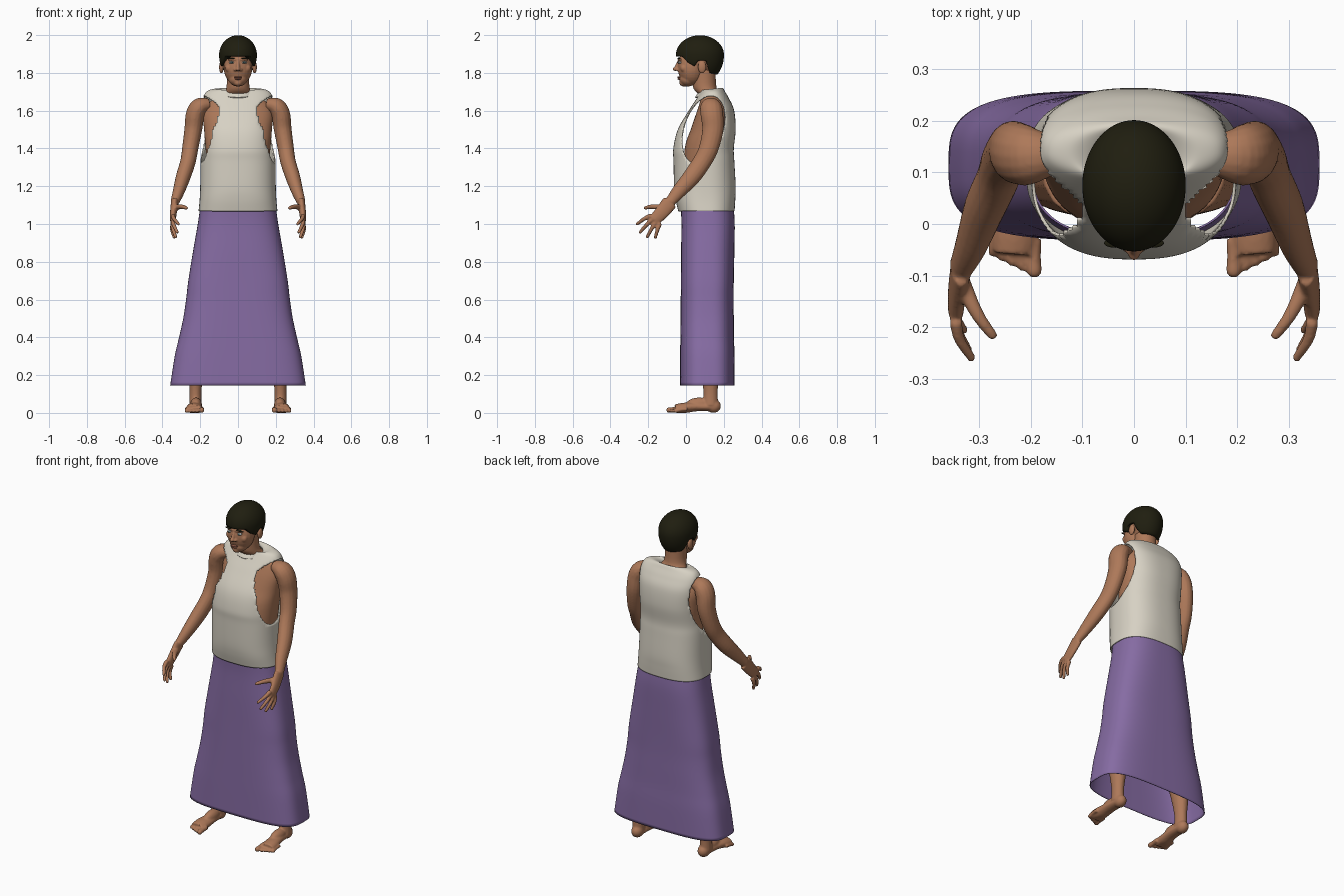
import bpy, bmesh, math
from mathutils import Vector, Matrix

if "Cube" in bpy.data.objects:
    bpy.data.objects.remove(bpy.data.objects["Cube"], do_unlink=True)


def material(name, *rgb):
    m = bpy.data.materials.new(name)
    m.use_nodes = True
    m.diffuse_color = (*rgb, 1)
    bsdf = next(n for n in m.node_tree.nodes if n.type == "BSDF_PRINCIPLED")
    bsdf.inputs["Base Color"].default_value = (*rgb, 1)
    bsdf.inputs["Roughness"].default_value = 0.8
    return m


SKIN = material("skin", 0.42, 0.19, 0.1)
LIP = material("lip", 0.3, 0.11, 0.07)
CLOTH = material("off white cloth", 0.68, 0.64, 0.55)
PURPLE = material("purple cloth", 0.24, 0.15, 0.37)
HAIR = material("dark hair", 0.014, 0.013, 0.005)
WHITE = material("eye white", 0.6, 0.6, 0.57)
IRIS = material("iris", 0.06, 0.12, 0.12)


def spline(pts, steps):
    """Catmull-Rom interpolation of equal-length tuples."""
    out = []
    for i in range(len(pts) - 1):
        a, b, c, d = (pts[max(0, min(len(pts) - 1, i + k))] for k in (-1, 0, 1, 2))
        for s in range(steps):
            t = s / steps
            out.append([0.5 * (2 * q + (r - p) * t + (2 * p - 5 * q + 4 * r - u) * t * t
                               + (3 * q - p - 3 * r + u) * t ** 3)
                        for p, q, r, u in zip(a, b, c, d)])
    return out + [list(pts[-1])]


def skin_rings(bm, rings, capped):
    """Bridge equal loops of coordinates into a tube."""
    loops = [[bm.verts.new(p) for p in ring] for ring in rings]
    n = len(loops[0])
    for lo, hi in zip(loops, loops[1:]):
        for i in range(n):
            bm.faces.new((lo[i], lo[(i + 1) % n], hi[(i + 1) % n], hi[i]))
    if capped:
        bm.faces.new(loops[0][::-1])
        bm.faces.new(loops[-1])


def loft(bm, rows, steps=6, seg=96, capped=False):
    """Rows are height, centre y, half width, half depth, squareness, tilt."""
    rings = []
    for z, cy, rx, ry, n, tilt in spline(rows, steps):
        ring = []
        for i in range(seg):
            c, s = math.cos(math.tau * i / seg), math.sin(math.tau * i / seg)
            x = rx * math.copysign(abs(c) ** (2 / n), c)
            y = ry * math.copysign(abs(s) ** (2 / n), s)
            ring.append((x, cy + y, z + tilt * y))
        rings.append(ring)
    skin_rings(bm, rings, capped)


def ball(bm, centre, radii, seg=24):
    mat = Matrix.Translation(centre) @ Matrix.Diagonal((*radii, 1))
    return bmesh.ops.create_uvsphere(bm, u_segments=seg, v_segments=seg // 2 + 4,
                                     radius=1, matrix=mat)["verts"]


def limb(bm, pts, flat=1.0, seg=16):
    """Sweep a round or flattened section along x, y, z, radius points."""
    path = spline(pts, 5)
    rings = []
    for i, (x, y, z, r) in enumerate(path):
        ahead, behind = path[min(i + 1, len(path) - 1)], path[max(i - 1, 0)]
        rot = Vector((0, 0, 1)).rotation_difference(Vector(ahead[:3]) - Vector(behind[:3]))
        rings.append([Vector((x, y, z)) + rot @ Vector((r * math.cos(a), r * flat * math.sin(a), 0))
                      for a in (math.tau * k / seg for k in range(seg))])
    skin_rings(bm, rings, True)


def make(name, bm, mat, voxel=0, mirror=False, shell=0):
    bmesh.ops.recalc_face_normals(bm, faces=bm.faces)
    mesh = bpy.data.meshes.new(name)
    bm.to_mesh(mesh)
    bm.free()
    mesh.materials.append(mat)
    mesh.polygons.foreach_set("use_smooth", [True] * len(mesh.polygons))
    ob = bpy.data.objects.new(name, mesh)
    bpy.context.scene.collection.objects.link(ob)
    if voxel:
        m = ob.modifiers.new("blend", "REMESH")
        m.mode, m.voxel_size, m.use_smooth_shade = "VOXEL", voxel, True
        m = ob.modifiers.new("soften", "SMOOTH")
        m.factor, m.iterations = 0.5, 4
    if shell:
        m = ob.modifiers.new("thickness", "SOLIDIFY")
        m.thickness, m.offset = shell, 0
    if mirror:
        m = ob.modifiers.new("mirror", "MIRROR")
        m.use_mirror_merge = False
    return ob


# Torso and neck
bm = bmesh.new()
loft(bm, [(1.0, .11, .15, .11, 2.3, 0), (1.2, .105, .155, .12, 2.3, 0), (1.4, .115, .172, .122, 2.3, 0),
          (1.5, .13, .18, .105, 2.3, 0), (1.58, .14, .185, .088, 2.2, 0), (1.64, .14, .16, .068, 2, 0),
          (1.68, .13, .09, .058, 2, 0), (1.72, .1, .062, .062, 2, 0), (1.82, .095, .06, .062, 2, 0)],
     4, 40, True)
make("torso", bm, SKIN, 0.008)

# Arms with hands and fingers
bm = bmesh.new()
limb(bm, [(.335, -.085, 1.115, .023), (.315, -.04, 1.17, .031), (.29, .03, 1.25, .039),
          (.265, .085, 1.33, .041), (.253, .12, 1.4, .043), (.237, .142, 1.5, .047),
          (.226, .137, 1.58, .05), (.2, .132, 1.622, .047), (.15, .135, 1.635, .03)], 1.2)
limb(bm, [(.345, -.17, 1.02, .015), (.342, -.13, 1.06, .018), (.335, -.085, 1.115, .02)], 2.1)
tips = [(.315, -.258, 1.0), (.322, -.242, .957), (.33, -.205, .932), (.338, -.162, .93)]
for i, (x, y, z) in enumerate(tips):
    kx, ky, kz = .345, -.187 + .016 * i, 1.045 - .014 * i
    mid = ((x + kx) / 2 + .008, (y + ky) / 2, (z + kz) / 2 + .004, .011)
    limb(bm, [(x, y, z, .009), mid, (kx, ky, kz, .013)], 1, 10)
    ball(bm, (x, y, z), (.009,) * 3, 12)
limb(bm, [(.274, -.215, 1.085, .01), (.303, -.175, 1.092, .013), (.335, -.11, 1.085, .018)], 1, 10)
ball(bm, (.274, -.215, 1.085), (.01,) * 3, 12)
make("arms", bm, SKIN, 0.005, True)

# Legs with feet and toes
bm = bmesh.new()
limb(bm, [(.225, .13, .04, .034), (.225, .13, .12, .032), (.22, .125, .25, .046), (.2, .11, .4, .056),
          (.17, .1, .55, .055), (.13, .11, .8, .075), (.1, .11, 1.02, .08)], 1.2)
limb(bm, [(.233, -.055, .018, .042), (.23, -.01, .026, .043), (.224, .06, .032, .036),
          (.222, .15, .03, .032)], .65)
ball(bm, (.222, .145, .036), (.033, .04, .036))
ball(bm, (.222, .07, .045), (.031, .07, .036))
for i in range(5):
    r = .015 if i == 0 else .0105
    x, y = (.193 if i == 0 else .198 + .0185 * i), -.09 + .009 * i
    limb(bm, [(x, y, r, r), (x, y + .03, .018, r * .9), (x, y + .06, .02, r)], 1, 10)
    ball(bm, (x, y, r), (r,) * 3, 12)
for v in bm.verts:
    v.co.z = max(v.co.z, 0)
make("legs", bm, SKIN, 0.005, True)

# Head with nose, brow and ears
bm = bmesh.new()
ball(bm, (0, .085, 1.885), (.086, .105, .1))
ball(bm, (0, .03, 1.83), (.076, .074, .098))
ball(bm, (0, .01, 1.768), (.05, .046, .04))
ball(bm, (0, -.012, 1.748), (.024, .023, .02))
ball(bm, (0, -.026, 1.872), (.055, .018, .012))
limb(bm, [(0, -.055, 1.816, .012), (0, -.047, 1.84, .009), (0, -.032, 1.872, .008)])
ball(bm, (0, -.057, 1.82), (.012, .014, .01))
for s in (-1, 1):
    ball(bm, (s * .014, -.044, 1.817), (.009, .012, .008))
    ball(bm, (s * .046, -.012, 1.825), (.022, .018, .022))
    ball(bm, (s * .088, .085, 1.83), (.012, .022, .033))
make("head", bm, SKIN, 0.004)

# Lips, eyes and eyebrows
bm = bmesh.new()
ball(bm, (0, -.035, 1.777), (.022, .011, .005))
ball(bm, (0, -.034, 1.768), (.018, .011, .005))
make("lips", bm, LIP)
for name, mat, centre, radii in (
        ("eyes", WHITE, (.033, -.03, 1.855), (.014, .012, .007)),
        ("irises", IRIS, (.033, -.039, 1.855), (.006, .005, .006)),
        ("eyebrows", HAIR, (.036, -.037, 1.877), (.022, .009, .004))):
    bm = bmesh.new()
    ball(bm, centre, radii)
    make(name, bm, mat, 0, True)

# Short hair, trimmed along a hairline that rises over the ears
HAIRLINE = [(-.1, 1.888), (-.02, 1.888), (.01, 1.855), (.045, 1.835), (.065, 1.865),
            (.105, 1.865), (.125, 1.8), (.25, 1.772)]


def hairline(y):
    for (y0, z0), (y1, z1) in zip(HAIRLINE, HAIRLINE[1:]):
        if y <= y1:
            return z0 + (z1 - z0) * (y - y0) / (y1 - y0)
    return HAIRLINE[-1][1]


bm = bmesh.new()
for v in ball(bm, (0, .074, 1.895), (.1, .127, .104), 72):
    if v.co.z < 1.895:
        v.co.z = 1.895 + (v.co.z - 1.895) * 1.45
    v.co.z = max(v.co.z, hairline(v.co.y))
make("hair", bm, HAIR)

# Sleeveless shirt with open armholes
bm = bmesh.new()
loft(bm, [(1.068, .108, .206, .146, 2.6, 0), (1.13, .103, .2, .155, 2.6, 0), (1.2, .1, .197, .16, 2.5, 0),
          (1.33, .095, .195, .158, 2.5, 0), (1.4, .093, .192, .157, 2.5, 0), (1.5, .11, .187, .15, 2.6, 0),
          (1.6, .135, .186, .117, 2.6, 0), (1.66, .142, .183, .085, 2.5, 0), (1.698, .143, .165, .062, 2.3, 0),
          (1.712, .138, .125, .055, 2.1, .1), (1.702, .125, .09, .06, 2, .2), (1.685, .115, .075, .066, 2, .25)])


def armhole(co):
    """Returns the hole's centre y at this height and the relative distance to its edge."""
    cy = .093 + .22 * (co.z - 1.5)
    return cy, math.hypot((co.y - cy) / .107, (co.z - 1.5) / .178)


hole = [f for f in bm.faces if abs(f.calc_center_median().x) > .08
        and armhole(f.calc_center_median())[1] < 1]
bmesh.ops.delete(bm, geom=hole, context="FACES")
for v in bm.verts:
    if v.is_boundary and 1.2 < v.co.z < 1.69 and abs(v.co.x) > .085:
        cy, d = armhole(v.co)
        v.co.y = cy + (v.co.y - cy) / d
        v.co.z = 1.5 + (v.co.z - 1.5) / d
make("shirt", bm, CLOTH, shell=0.006)

# Long flared skirt
bm = bmesh.new()
loft(bm, [(.145, .113, .357, .143, 3.4, 0), (.3, .113, .333, .142, 3.3, 0), (.4, .112, .31, .14, 3.2, 0),
          (.5, .112, .288, .139, 3.1, 0), (.6, .112, .273, .138, 3, 0), (.7, .113, .261, .138, 3, 0),
          (.85, .115, .237, .139, 2.8, 0), (1.0, .117, .211, .139, 2.7, 0), (1.09, .112, .198, .138, 2.6, 0)])
make("skirt", bm, PURPLE, shell=0.004)
